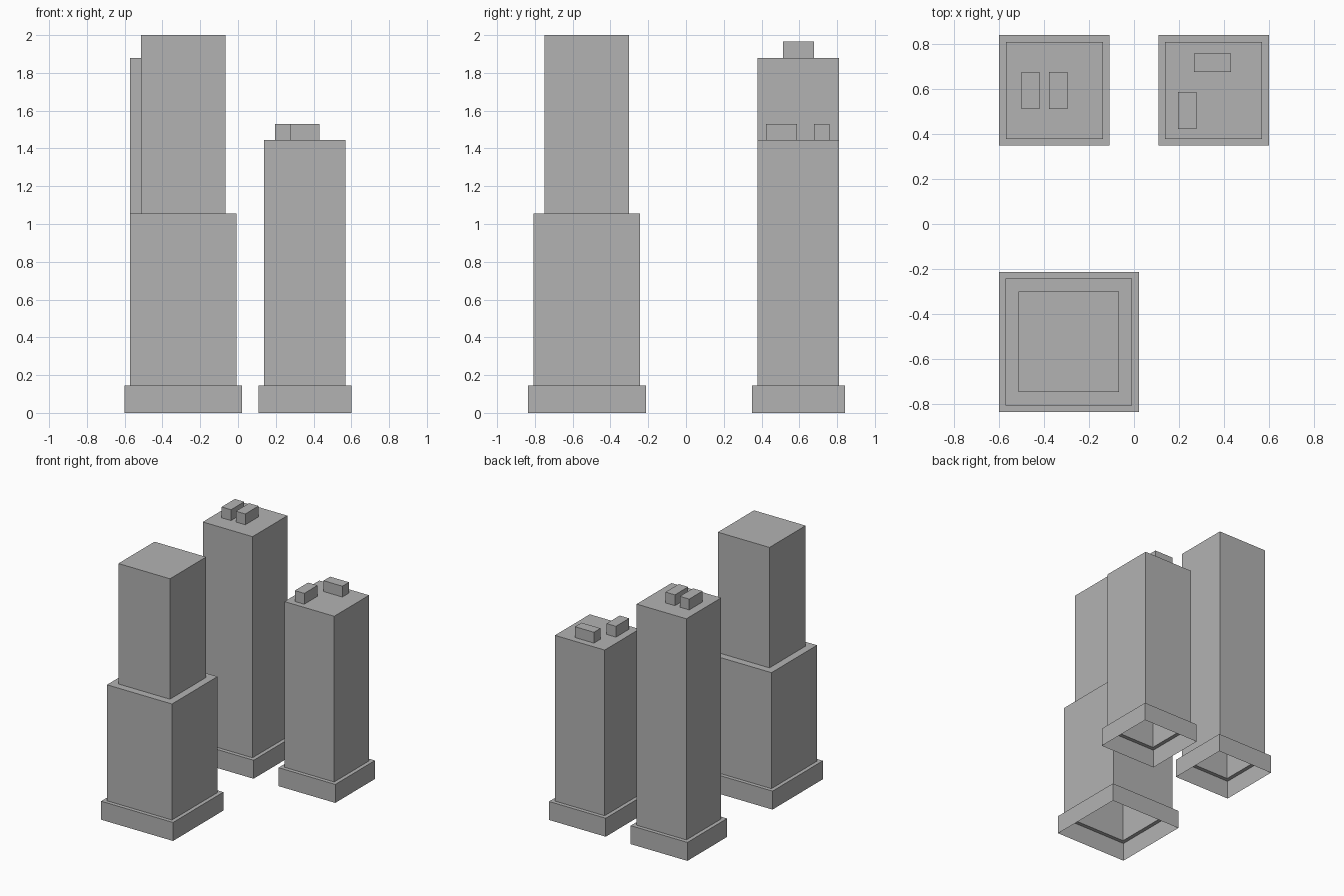
import bpy
import bmesh

cube = bpy.data.objects.get("Cube")
if cube:
    bpy.data.objects.remove(cube, do_unlink=True)

concrete = bpy.data.materials.new("concrete_grey")
concrete.use_nodes = True
GREY = (0.45, 0.45, 0.45, 1)
concrete.diffuse_color = GREY
concrete.node_tree.nodes["Principled BSDF"].inputs["Base Color"].default_value = GREY


def stepped_shell(name, center, tiers):
    """Square shell of (half width, bottom, top) tiers, open underneath."""
    cx, cy = center
    bm = bmesh.new()
    rings = []
    for half, bottom, top in tiers:
        for z in (bottom, top):
            rings.append([bm.verts.new((cx + sx * half[0], cy + sy * half[1], z))
                          for sx, sy in ((-1, -1), (1, -1), (1, 1), (-1, 1))])
    # Walls and ledges
    for low, high in zip(rings, rings[1:]):
        for i in range(4):
            j = (i + 1) % 4
            bm.faces.new((low[i], low[j], high[j], high[i]))
    # Roof
    bm.faces.new(rings[-1])
    mesh = bpy.data.meshes.new(name)
    bm.to_mesh(mesh)
    bm.free()
    mesh.materials.append(concrete)
    obj = bpy.data.objects.new(name, mesh)
    bpy.context.collection.objects.link(obj)
    return obj


def square(half):
    return (half, half)


PLINTH = 0.145
UNIT_HEIGHT = 0.085
UNIT_LONG = (0.041, 0.082)   # rooftop unit running front to back
UNIT_WIDE = (0.082, 0.041)   # rooftop unit running side to side

# Tall tower with a setback
stepped_shell("setback_tower", (-0.29, -0.525), [
    (square(0.312), 0, PLINTH),
    (square(0.282), PLINTH, 1.055),
    (square(0.224), 1.055, 2.0)])

# Two plain towers with rooftop units
for label, center, roof, units in (
        ("back", (-0.355, 0.595), 1.88,
         [((-0.461, 0.595), UNIT_LONG), ((-0.337, 0.595), UNIT_LONG)]),
        ("left", (0.354, 0.595), 1.445,
         [((0.238, 0.505), UNIT_LONG), ((0.35, 0.718), UNIT_WIDE)])):
    stepped_shell(label + "_tower", center, [
        (square(0.246), 0, PLINTH),
        (square(0.216), PLINTH, roof)])
    for number, (spot, half) in enumerate(units, 1):
        stepped_shell(f"{label}_rooftop_unit_{number}", spot,
                      [(half, roof, roof + UNIT_HEIGHT)])
